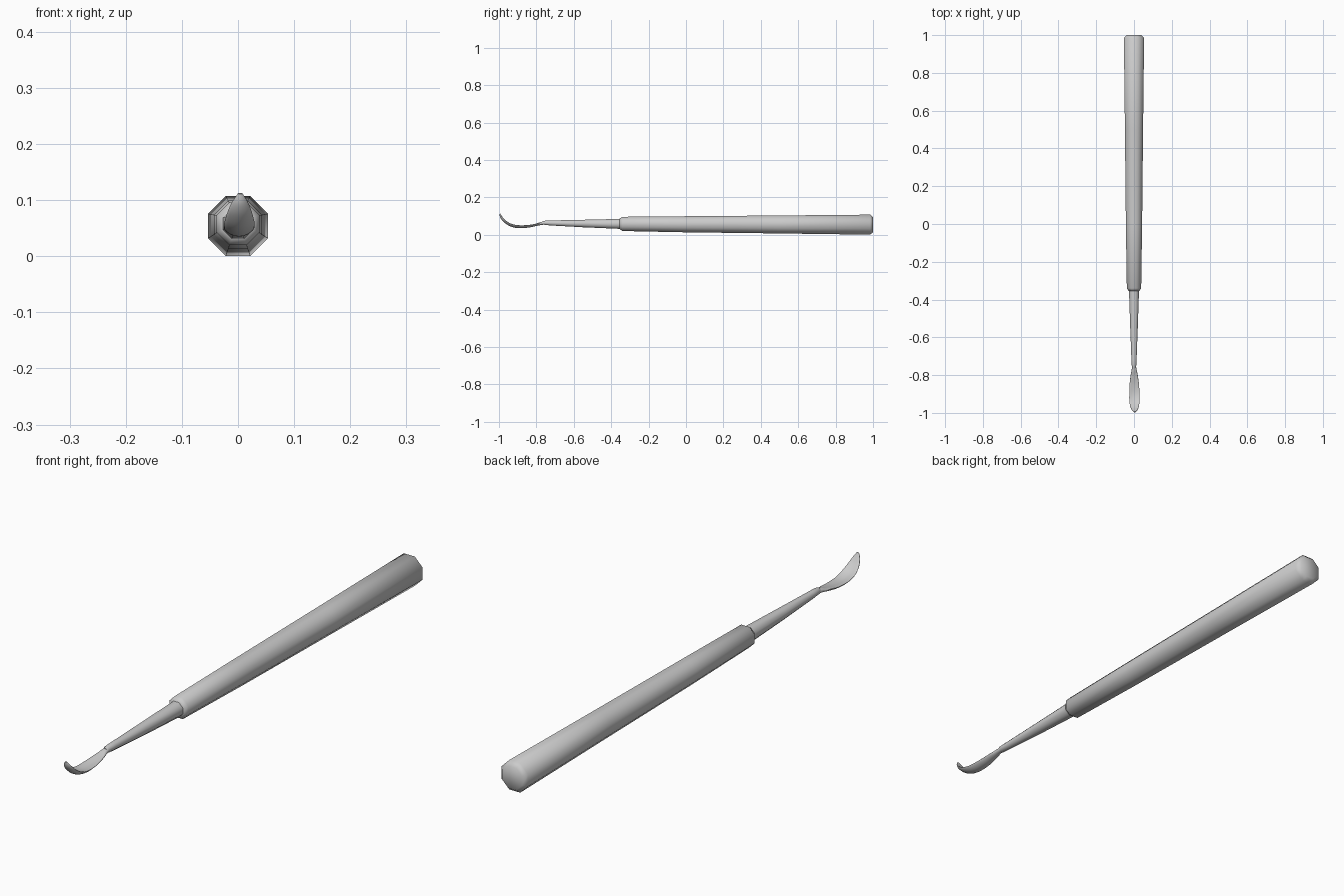
import bpy, bmesh, math
from mathutils import Vector

if "Cube" in bpy.data.objects:
    bpy.data.objects.remove(bpy.data.objects["Cube"])


def loft(name, rings, angle):
    """Skin a list of equal-length point rings and cap both ends."""
    bm = bmesh.new()
    vr = [[bm.verts.new(p) for p in ring] for ring in rings]
    n = len(vr[0])
    for a, b in zip(vr, vr[1:]):
        for i in range(n):
            bm.faces.new((a[i], a[(i + 1) % n], b[(i + 1) % n], b[i]))
    bm.faces.new(vr[0])
    bm.faces.new(vr[-1])
    bmesh.ops.recalc_face_normals(bm, faces=bm.faces[:])
    me = bpy.data.meshes.new(name)
    bm.to_mesh(me)
    bm.free()
    ob = bpy.data.objects.new(name, me)
    bpy.context.collection.objects.link(ob)
    bpy.ops.object.select_all(action='DESELECT')
    ob.select_set(True)
    bpy.context.view_layer.objects.active = ob
    bpy.ops.object.shade_smooth_by_angle(angle=math.radians(angle))
    return ob


def octagon(y, z, apothem):
    r = apothem / math.cos(math.pi / 8)
    return [(r * math.cos((i + .5) * math.pi / 4), y,
             z + r * math.sin((i + .5) * math.pi / 4)) for i in range(8)]


def catmull(p, t):
    """Smooth interpolation through station tuples, t in 0..len-1."""
    i = min(int(t), len(p) - 2)
    f = t - i
    q = [p[max(0, min(len(p) - 1, i + k))] for k in (-1, 0, 1, 2)]
    return [.5 * (2 * b + (c - a) * f + (2 * a - 5 * b + 4 * c - d) * f * f
                  + (3 * b - a - 3 * c + d) * f ** 3) for a, b, c, d in zip(*q)]


# Tapered eight-sided handle with chamfered ends
loft("handle", [octagon(*s) for s in (
    (-.355, .058, .028), (-.34, .058, .038), (0, .056, .043),
    (.5, .055, .048), (.985, .054, .0535), (1.0, .054, .040))], 60)

# Slim tapered shank
loft("shank", [octagon(*s) for s in (
    (-.34, .058, .027), (-.55, .060, .020), (-.72, .063, .0135),
    (-.75, .064, .012), (-.765, .064, .008))], 60)

# Curved spoon tip: y, z, half width, hollow depth, thickness
stations = [
    (-.72, .063, .010, .000, .020), (-.765, .062, .012, .000, .017),
    (-.80, .055, .019, .003, .013), (-.85, .047, .025, .007, .012),
    (-.90, .046, .027, .009, .012), (-.94, .056, .027, .008, .012),
    (-.97, .076, .022, .005, .012), (-.987, .096, .014, .003, .011),
    (-.995, .112, .004, .000, .005)]
rings = []
steps, sides = 40, 20
for k in range(steps + 1):
    t = k / steps * (len(stations) - 1)
    y, z, w, sag, th = catmull(stations, t)
    a = catmull(stations, max(0, t - .05))
    b = catmull(stations, min(len(stations) - 1, t + .05))
    tan = Vector((0, b[0] - a[0], b[1] - a[1])).normalized()
    nor = Vector((0, tan.z, -tan.y))
    ring = []
    for i in range(sides):
        ang = i / sides * math.tau
        u = math.cos(ang)
        off = th / 2 * math.sin(ang) + sag * (u * u - .5)
        ring.append(Vector((.004 * k / steps + w * u, y, z)) + nor * off)
    rings.append(ring)
loft("spoon_tip", rings, 60)
